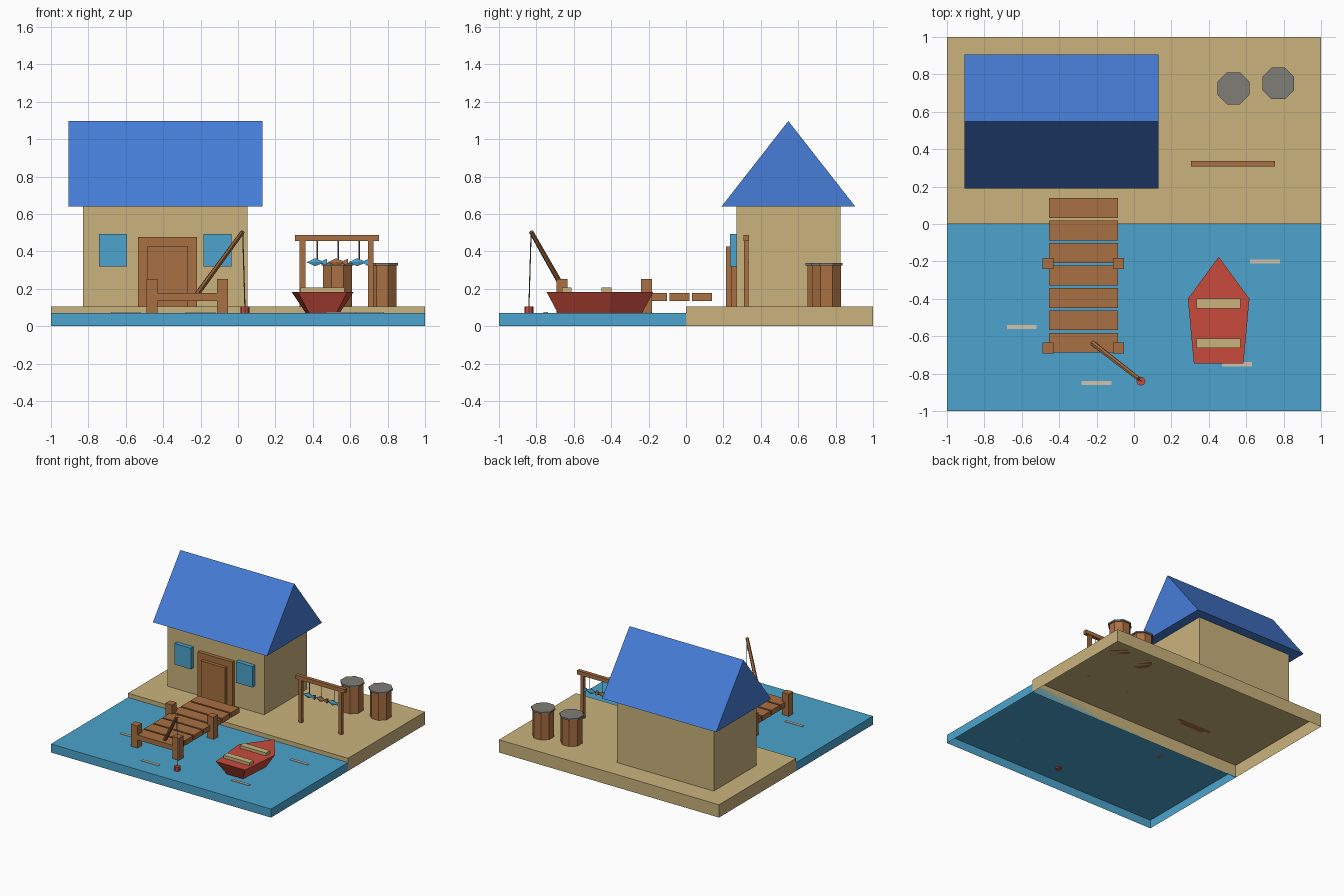
import bpy, bmesh, math
from mathutils import Vector

cube = bpy.data.objects.get("Cube")
if cube:
    bpy.data.objects.remove(cube, do_unlink=True)


def material(name, rgb):
    """Flat material from an 8-bit sRGB colour."""
    lin = [((c / 255 + 0.055) / 1.055) ** 2.4 for c in rgb] + [1]
    m = bpy.data.materials.new(name)
    m.use_nodes = True
    m.diffuse_color = lin
    m.node_tree.nodes["Principled BSDF"].inputs["Base Color"].default_value = lin
    return m


SAND = material("sand", (202, 179, 125))
WATER = material("water_blue", (76, 164, 205))
WOOD = material("wood", (169, 112, 66))
ROOF = material("roof_blue", (70, 125, 215))
RED = material("red", (200, 75, 60))
GREY = material("grey", (128, 125, 118))
FOAM = material("pale_foam", (212, 194, 170))


def make(name, bm, mat):
    bmesh.ops.recalc_face_normals(bm, faces=bm.faces)
    mesh = bpy.data.meshes.new(name)
    bm.to_mesh(mesh)
    bm.free()
    mesh.materials.append(mat)
    ob = bpy.data.objects.new(name, mesh)
    bpy.context.collection.objects.link(ob)
    return ob


def box(name, x, y, z, mat, open_bottom=False):
    """Box from (min, max) ranges."""
    bm = bmesh.new()
    bmesh.ops.create_cube(bm, size=1)
    for v in bm.verts:
        v.co = [r[0] if c < 0 else r[1] for c, r in zip(v.co, (x, y, z))]
    bmesh.ops.recalc_face_normals(bm, faces=bm.faces)
    if open_bottom:
        bottom = [f for f in bm.faces if f.normal.z < -0.5]
        bmesh.ops.delete(bm, geom=bottom, context="FACES_ONLY")
    return make(name, bm, mat)


def around(c, half):
    return (c - half, c + half)


def rod(name, a, b, r1, r2, mat, sides=8, turn=0.0):
    """Cylinder or cone running from a to b."""
    a, b = Vector(a), Vector(b)
    bm = bmesh.new()
    bmesh.ops.create_cone(bm, cap_ends=True, segments=sides,
                          radius1=r1, radius2=r2, depth=(b - a).length)
    rot = Vector((0, 0, 1)).rotation_difference(b - a)
    for v in bm.verts:
        co = v.co.copy()
        co.xy = (co.x * math.cos(turn) - co.y * math.sin(turn),
                 co.x * math.sin(turn) + co.y * math.cos(turn))
        v.co = rot @ co + (a + b) / 2
    return make(name, bm, mat)


def loft(name, lower, upper, mat):
    """Solid between two matching outlines."""
    bm = bmesh.new()
    lo = [bm.verts.new(p) for p in lower]
    hi = [bm.verts.new(p) for p in upper]
    bm.faces.new(lo)
    bm.faces.new(hi)
    n = len(lo)
    for i in range(n):
        j = (i + 1) % n
        bm.faces.new((lo[i], lo[j], hi[j], hi[i]))
    return make(name, bm, mat)


SEA, SHORE = 0.07, 0.105

# Ground shells, open underneath
box("water", (-1, 1), (-1, 0), (0, SEA), WATER, True)
box("beach", (-1, 1), (0, 1), (0, SHORE), SAND, True)

# House
box("house_walls", (-0.83, 0.05), (0.27, 0.825), (SHORE, 0.64), SAND)
gable = [(0.19, 0.64), (0.905, 0.64), (0.547, 1.097)]
loft("roof", [(-0.907, y, z) for y, z in gable],
     [(0.13, y, z) for y, z in gable], ROOF)
box("door_frame", (-0.535, -0.22), (0.24, 0.27), (SHORE, 0.477), WOOD)
box("door", (-0.487, -0.268), (0.213, 0.24), (SHORE, 0.427), WOOD)
for side, x in (("right", -0.668), ("left", -0.11)):
    box("window_" + side, around(x, 0.075), (0.235, 0.27), (0.32, 0.493), WATER)

# Dock
for i in range(7):
    box("dock_plank", (-0.455, -0.085), around(0.085 - 0.12 * i, 0.053),
        (0.135, 0.177), WOOD)
for x in (-0.46, -0.083):
    for y in (-0.212, -0.663):
        box("dock_post", around(x, 0.03), around(y, 0.029), (SEA, 0.252), WOOD)

# Fishing rod, line and float
tip = (0.025, -0.828, 0.505)
rod("fishing_rod", (-0.22, -0.638, 0.17), tip, 0.015, 0.012, WOOD, 6)
rod("fishing_line", tip, (0.037, -0.84, 0.1), 0.003, 0.003, GREY, 4)
rod("float", (0.037, -0.84, 0.06), (0.037, -0.84, 0.105), 0.024, 0.024, RED)

# Rowing boat, narrower at the waterline
rim = [(0.453, -0.175), (0.617, -0.4), (0.585, -0.745),
       (0.32, -0.745), (0.288, -0.4)]
loft("boat_hull",
     [(0.453 + (x - 0.453) * 0.55, -0.46 + (y + 0.46) * 0.79, SEA) for x, y in rim],
     [(x, y, 0.182) for x, y in rim], RED)
for y in (-0.425, -0.637):
    box("boat_seat", (0.333, 0.57), around(y, 0.026), (0.18, 0.206), SAND)

# Drying rack with hanging fish
box("rack_beam", (0.305, 0.755), around(0.323, 0.015), (0.455, 0.487), WOOD)
for x in (0.345, 0.71):
    box("rack_post", around(x, 0.015), around(0.323, 0.012), (SHORE, 0.456), WOOD)
for i in range(3):
    x, y, z = 0.412 + 0.112 * i, 0.323, 0.342
    colour = WOOD if i == 1 else WATER
    parts = [rod("fish_head", (x - 0.045, y, z), (x, y, z), 0, 0.024, colour, 6),
             rod("fish_body", (x, y, z), (x + 0.045, y, z), 0.024, 0.004, colour, 6),
             rod("fish_tail", (x + 0.04, y, z), (x + 0.064, y, z), 0.013, 0.025,
                 colour, 4, math.pi / 4)]
    for part in parts:
        for v in part.data.vertices:
            v.co.y = y + (v.co.y - y) * 0.55
    rod("fish_string", (x + 0.012, y, z + 0.015), (x + 0.012, y, 0.456),
        0.003, 0.003, GREY, 4)

# Barrels
for x, y in ((0.532, 0.725), (0.771, 0.752)):
    rod("barrel", (x, y, SHORE), (x, y, 0.325), 0.083, 0.083, WOOD, 8, math.pi / 8)
    rod("barrel_lid", (x, y, 0.324), (x, y, 0.337), 0.092, 0.092, GREY, 8, math.pi / 8)

# Ripples on the water
for x, y in ((-0.6, -0.55), (-0.2, -0.85), (0.7, -0.2), (0.55, -0.75)):
    box("ripple", around(x, 0.08), around(y, 0.011), (SEA + 0.001, SEA + 0.005), FOAM)
